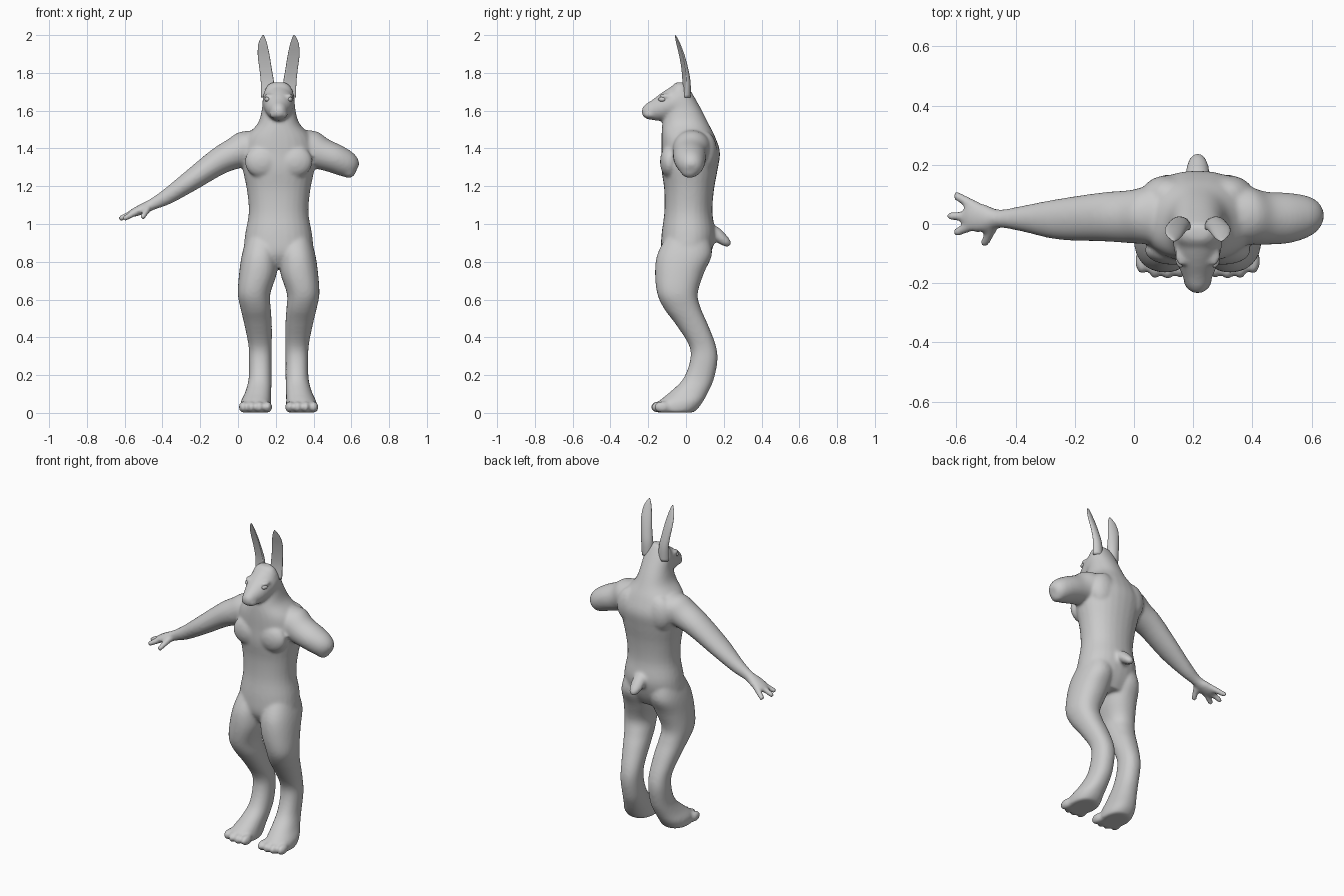
import bpy, bmesh, math
from mathutils import Vector, Matrix

CX = 0.215                      # body centre line
X, Y, Z = Vector((1, 0, 0)), Vector((0, 1, 0)), Vector((0, 0, 1))


def spline(secs, n=4):
    """Catmull-Rom resampling of section tuples."""
    out = []
    for i in range(len(secs) - 1):
        p0, p1, p2, p3 = (secs[max(i - 1, 0)], secs[i], secs[i + 1],
                          secs[min(i + 2, len(secs) - 1)])
        for k in range(n):
            t = k / n
            out.append([0.5 * (2 * b + (c - a) * t + (2 * a - 5 * b + 4 * c - d) * t * t
                               + (3 * b - a - 3 * c + d) * t ** 3)
                        for a, b, c, d in zip(p0, p1, p2, p3)])
    out.append(list(secs[-1]))
    return out


def loft(bm, secs, u, v, power=1.0, cup=False, n=28):
    """Closed skin through elliptical sections (x, y, z, half u, half v)."""
    rings = []
    for x, y, z, a, b in spline(secs):
        ring = []
        for k in range(n):
            t = 2 * math.pi * k / n
            c, s = math.cos(t), math.sin(t)
            c = math.copysign(abs(c) ** power, c)
            s = math.copysign(abs(s) ** power, s)
            if cup and s < 0:
                s = 0.3 * s + 0.0 if abs(c) > 0.8 else -0.15
            ring.append(bm.verts.new(Vector((x, y, z)) + u * (a * c) + v * (b * s)))
        rings.append(ring)
    for r, q in zip(rings, rings[1:]):
        for k in range(n):
            bm.faces.new((r[k], r[(k + 1) % n], q[(k + 1) % n], q[k]))
    bm.faces.new(rings[0][::-1])
    bm.faces.new(rings[-1])


def ball(bm, loc, size, rot=0):
    m = (Matrix.Translation(loc) @ Matrix.Rotation(rot, 4, 'Z')
         @ Matrix.Diagonal((*size, 1)))
    bmesh.ops.create_uvsphere(bm, u_segments=20, v_segments=12, radius=1, matrix=m)


def finish(bm, name):
    bmesh.ops.recalc_face_normals(bm, faces=bm.faces)
    for f in bm.faces:
        f.smooth = True
    me = bpy.data.meshes.new(name)
    bm.to_mesh(me)
    bm.free()
    ob = bpy.data.objects.new(name, me)
    ob.location.x = CX
    bpy.context.collection.objects.link(ob)
    return ob


def from_front_back(rows):
    """(z, centre x, half width, front y, back y) -> loft sections."""
    return [(c, (f + b) / 2, z, w, (b - f) / 2) for z, c, w, f, b in rows]


bm = bmesh.new()

# torso and neck
loft(bm, from_front_back([
    (0.77, 0, 0.12, -0.09, 0.09), (0.84, 0, 0.18, -0.13, 0.13),
    (0.94, 0, 0.178, -0.13, 0.155), (1.06, 0, 0.158, -0.115, 0.14),
    (1.18, 0, 0.168, -0.115, 0.148), (1.29, 0, 0.19, -0.13, 0.168),
    (1.38, 0, 0.2, -0.13, 0.18), (1.46, 0, 0.175, -0.13, 0.155),
    (1.53, 0, 0.112, -0.125, 0.12), (1.60, 0, 0.09, -0.11, 0.085),
    (1.68, 0, 0.082, -0.10, 0.04), (1.73, 0, 0.062, -0.075, 0.01),
    (1.75, 0, 0.035, -0.05, -0.005)]), X, Y, 0.92)

# head and muzzle, lofted back to front
loft(bm, [(0, 0.02, 1.63, 0.07, 0.07), (0, -0.03, 1.642, 0.085, 0.1),
          (0, -0.08, 1.638, 0.081, 0.087), (0, -0.13, 1.62, 0.069, 0.074),
          (0, -0.18, 1.603, 0.05, 0.053), (0, -0.212, 1.597, 0.037, 0.039),
          (0, -0.233, 1.594, 0.02, 0.02)], X, Z)

for s in (-1, 1):
    # legs with long hocks and feet
    loft(bm, from_front_back([
        (0.94, s * 0.085, 0.08, -0.10, 0.12), (0.84, s * 0.098, 0.096, -0.152, 0.138),
        (0.74, s * 0.109, 0.1, -0.164, 0.095), (0.63, s * 0.13, 0.086, -0.152, 0.062),
        (0.55, s * 0.121, 0.08, -0.115, 0.08), (0.47, s * 0.109, 0.073, -0.055, 0.115),
        (0.36, s * 0.098, 0.062, 0.015, 0.157), (0.28, s * 0.097, 0.06, 0.022, 0.167),
        (0.18, s * 0.098, 0.061, -0.015, 0.148), (0.11, s * 0.108, 0.069, -0.085, 0.118),
        (0.06, s * 0.12, 0.08, -0.145, 0.09), (0.025, s * 0.121, 0.082, -0.155, 0.065),
        (0.002, s * 0.121, 0.076, -0.145, 0.04)]), X, Y, 0.9)
    # toes
    for i, y in enumerate((-0.138, -0.143, -0.14, -0.125)):
        ball(bm, (s * (0.058 + 0.043 * i), y, 0.031), (0.024, 0.045, 0.031))
    # chest muscle, shoulder blade, cheek, lip
    ball(bm, (s * 0.085, -0.088, 1.33), (0.095, 0.05, 0.085))
    ball(bm, (s * 0.1, 0.1, 1.38), (0.09, 0.065, 0.11))
    ball(bm, (s * 0.022, -0.19, 1.58), (0.027, 0.035, 0.022))
    # brow
    ball(bm, (s * 0.06, -0.115, 1.678), (0.016, 0.03, 0.013), -s * 0.35)

# full arm
V = Vector((-0.5, 0, 0.86))
loft(bm, [(-0.08, 0.03, 1.40, 0.11, 0.11), (-0.16, 0.03, 1.40, 0.1, 0.1),
          (-0.225, 0.025, 1.375, 0.09, 0.086), (-0.32, 0.024, 1.33, 0.083, 0.072),
          (-0.47, 0.016, 1.226, 0.069, 0.056), (-0.59, 0.018, 1.145, 0.044, 0.042),
          (-0.67, 0.018, 1.103, 0.031, 0.031), (-0.72, 0.02, 1.08, 0.047, 0.028),
          (-0.765, 0.026, 1.06, 0.053, 0.023), (-0.785, 0.028, 1.052, 0.045, 0.017)], Y, V)
# fingers and thumb: base to tip
for a, b in (((-0.75, 0.058), (-0.812, 0.094)), ((-0.75, 0.025), (-0.833, 0.027)),
             ((-0.75, 0.0), (-0.812, -0.027)), ((-0.69, -0.005), (-0.718, -0.062))):
    z0 = 1.066 if a[0] < -0.7 else 1.085
    z1 = 1.032 if a[0] < -0.7 else 1.04
    for k in range(8):
        t = k / 7
        r = 0.02 - 0.004 * t
        ball(bm, (a[0] + (b[0] - a[0]) * t, a[1] + (b[1] - a[1]) * t,
                  z0 + (z1 - z0) * t), (r, r, r))

# short arm ending at the elbow
V = Vector((0.45, 0, 0.89))
loft(bm, [(0.08, 0.03, 1.40, 0.11, 0.11), (0.16, 0.03, 1.40, 0.1, 0.1),
          (0.225, 0.02, 1.372, 0.09, 0.086), (0.3, 0.02, 1.345, 0.086, 0.078),
          (0.36, 0.024, 1.317, 0.073, 0.07), (0.395, 0.027, 1.297, 0.054, 0.055),
          (0.414, 0.028, 1.288, 0.027, 0.03)], Y, V)
ball(bm, (0.37, 0.02, 1.285), (0.04, 0.05, 0.042))

# tail
loft(bm, [(0, 0.10, 0.975, 0.045, 0.04), (0, 0.155, 0.95, 0.042, 0.036),
          (0, 0.195, 0.918, 0.037, 0.03), (0, 0.222, 0.897, 0.026, 0.021),
          (0, 0.235, 0.887, 0.01, 0.008)], X, Vector((0, 0.6, 0.8)))

# fuse everything into one smooth skin
body = finish(bm, "body")
rm = body.modifiers.new("fuse", 'REMESH')
rm.mode = 'VOXEL'
rm.voxel_size = 0.009
rm.use_smooth_shade = True
sm = body.modifiers.new("soften", 'SMOOTH')
sm.factor = 0.5
sm.iterations = 8

for s, side in ((-1, "right"), (1, "left")):
    # cupped ears
    bm = bmesh.new()
    loft(bm, [(s * 0.058, -0.01, 1.67, 0.036, 0.035), (s * 0.06, -0.006, 1.75, 0.036, 0.03),
              (s * 0.069, -0.012, 1.82, 0.034, 0.023), (s * 0.079, -0.025, 1.89, 0.033, 0.017),
              (s * 0.084, -0.042, 1.95, 0.025, 0.012), (s * 0.083, -0.053, 1.985, 0.012, 0.007),
              (s * 0.082, -0.058, 2.0, 0.003, 0.002)],
         Vector((0.95, s * 0.3, 0)), Vector((-s * 0.3, 0.95, 0)), cup=True)
    finish(bm, side + "_ear")
    # eyes
    bm = bmesh.new()
    ball(bm, (s * 0.062, -0.128, 1.66), (0.011, 0.02, 0.012), -s * 0.35)
    finish(bm, side + "_eye")
